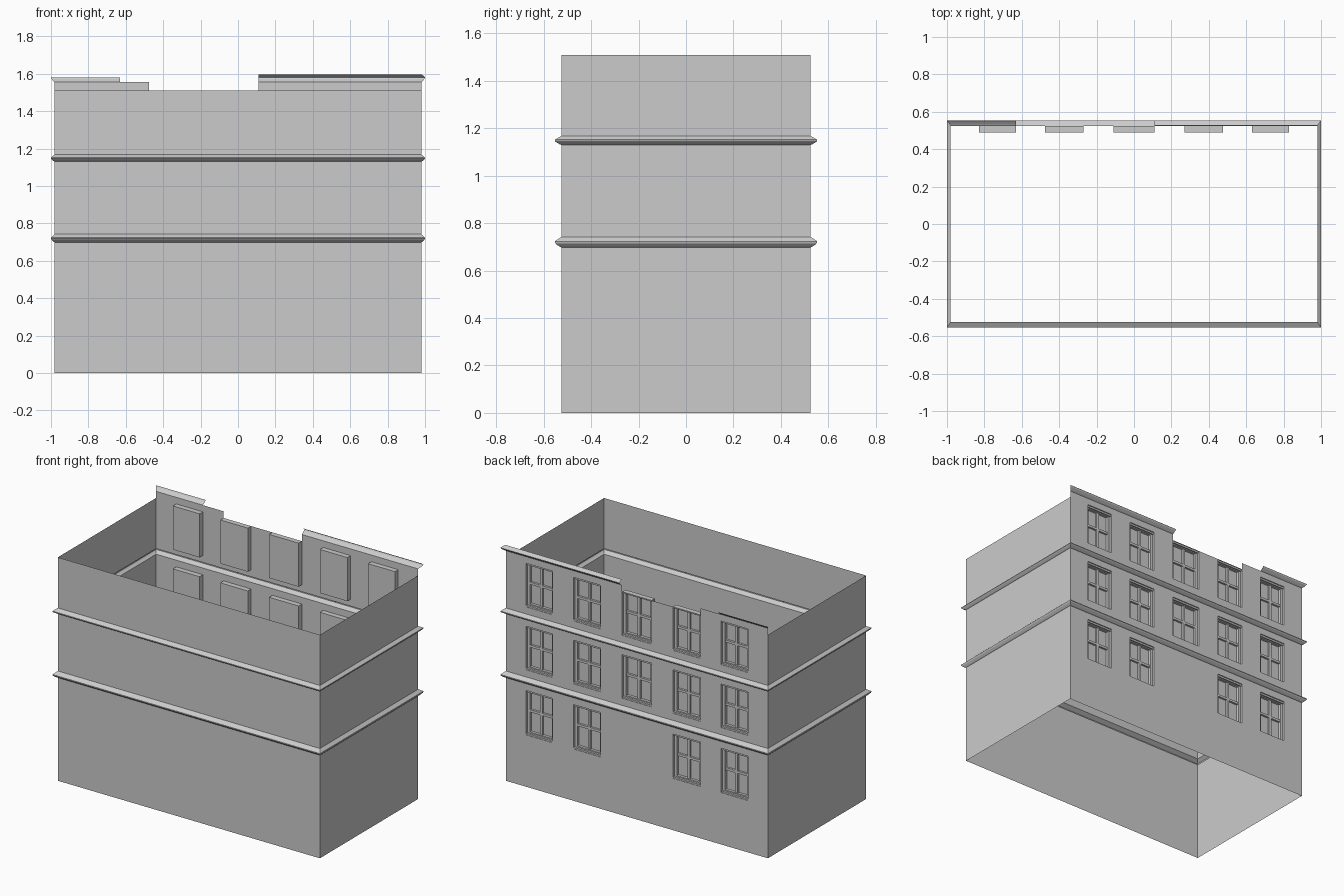
import bpy, bmesh

if "Cube" in bpy.data.objects:
    bpy.data.objects.remove(bpy.data.objects["Cube"])

X, Y = 0.98, 0.525             # wall half sizes
OX, OY = 0.02, 0.028           # ledge overhang
COLS = [(-.83, -.63), (-.475, -.27), (-.11, .11), (.27, .475), (.63, .83)]
ROWS = [(.35, .65), (.79, 1.085), (1.215, 1.51)]
STOREYS = [(0, .698), (.742, 1.13), (1.168, 1.51)]   # open behind each ledge


def finish(bm, name):
    bmesh.ops.remove_doubles(bm, verts=bm.verts, dist=1e-5)
    me = bpy.data.meshes.new(name)
    bm.to_mesh(me)
    bm.free()
    ob = bpy.data.objects.new(name, me)
    bpy.context.collection.objects.link(ob)
    return ob


def quad(bm, *pts):
    bm.faces.new([bm.verts.new(p) for p in pts])


def box(bm, x0, x1, y0, y1, z0, z1):
    r = bmesh.ops.create_cube(bm, size=1)
    for v in r["verts"]:
        v.co = (x1 if v.co.x > 0 else x0, y1 if v.co.y > 0 else y0,
                z1 if v.co.z > 0 else z0)


def has_window(ci, ri):
    return not (ci == 2 and ri == 0)


# plain front and side walls
bm = bmesh.new()
path = [(-X, Y), (-X, -Y), (X, -Y), (X, Y)]
for z0, z1 in STOREYS:
    for (ax, ay), (bx, by) in zip(path, path[1:]):
        quad(bm, (ax, ay, z0), (bx, by, z0), (bx, by, z1), (ax, ay, z1))
finish(bm, "plain_walls")

# window wall, with openings and a broken parapet
bm = bmesh.new()
xs = [-X] + [e for c in COLS for e in c] + [X]
for ri, (z0, z1) in enumerate(STOREYS):
    zs = [z0, ROWS[ri][0], ROWS[ri][1], 1.555 if ri == 2 else z1]
    for i in range(len(xs) - 1):
        for j in range(3):
            a, b = xs[i], xs[i + 1]
            if i % 2 and j == 1 and has_window(i // 2, ri):
                continue
            if ri == 2 and j == 2 and a > -.48 and b < .12:
                continue
            quad(bm, (b, Y, zs[j]), (a, Y, zs[j]), (a, Y, zs[j + 1]), (b, Y, zs[j + 1]))
finish(bm, "window_wall")


# ledges running round the building
def ledge(name, z0, h):
    prof = [(0, 0), (.25, .06), (.8, .3), (1, .45), (1, .58), (.6, .75), (0, 1)]
    bm = bmesh.new()
    corners = [(-1, -1), (1, -1), (1, 1), (-1, 1)]
    for k in range(4):
        c, d = corners[k], corners[(k + 1) % 4]
        for (t, s), (u, r) in zip(prof, prof[1:]):
            def p(q, o, f):
                return (q[0] * (X + OX * o), q[1] * (Y + OY * o), z0 + h * f)
            quad(bm, p(c, t, s), p(d, t, s), p(d, u, r), p(c, u, r))
    finish(bm, name)


ledge("lower_ledge", .698, .044)
ledge("upper_ledge", 1.13, .038)


# surviving pieces of the top cornice: end is the outer corner side
def cornice(name, inner, end, prof):
    bm = bmesh.new()
    for (t, z), (u, w) in zip(prof, prof[1:]):
        e0, e1 = end * (X + OX * t), end * (X + OX * u)
        pts = [(e0, Y + OY * t, z), (inner, Y + OY * t, z),
               (inner, Y + OY * u, w), (e1, Y + OY * u, w)]
        quad(bm, *(pts if end > 0 else pts[::-1]))
    finish(bm, name)


CP = [(0, 1.555), (.3, 1.56), (.8, 1.571), (1, 1.58), (.6, 1.589), (.1, 1.595)]
cornice("long_cornice", .11, 1, CP)
cornice("short_cornice", -.63, -1, CP[:4])


# recessed windows: reveal, pane, frame and glazing bars
def window(name, x0, x1, z0, z1):
    bm = bmesh.new()
    yb = .49
    ring = [(x1, z0), (x0, z0), (x0, z1), (x1, z1)]
    for k in range(4):
        (a, c), (b, d) = ring[k], ring[(k + 1) % 4]
        quad(bm, (a, Y, c), (b, Y, d), (b, yb, d), (a, yb, c))
    quad(bm, *[(x, yb, z) for x, z in ring])
    f, m = .018, (x0 + x1) / 2
    zt = z0 + .53 * (z1 - z0)
    box(bm, x0, x0 + f, yb, .508, z0, z1)
    box(bm, x1 - f, x1, yb, .508, z0, z1)
    box(bm, x0 + f, x1 - f, yb, .508, z1 - f, z1)
    box(bm, x0 + f, x1 - f, yb, .508, z0, z0 + f)
    box(bm, m - .009, m + .009, yb, .504, z0 + f, z1 - f)
    box(bm, x0 + f, m - .009, yb, .504, zt - .008, zt + .008)
    box(bm, m + .009, x1 - f, yb, .504, zt - .008, zt + .008)
    # sill and head strips
    box(bm, x0, x1, .508, .522, z0, z0 + .01)
    box(bm, x0, x1, .508, .518, z1 - .012, z1)
    finish(bm, name)


for ri, (z0, z1) in enumerate(ROWS):
    for ci, (x0, x1) in enumerate(COLS):
        if has_window(ci, ri):
            window(f"window_{ri}_{ci}", x0, x1, z0, z1)
